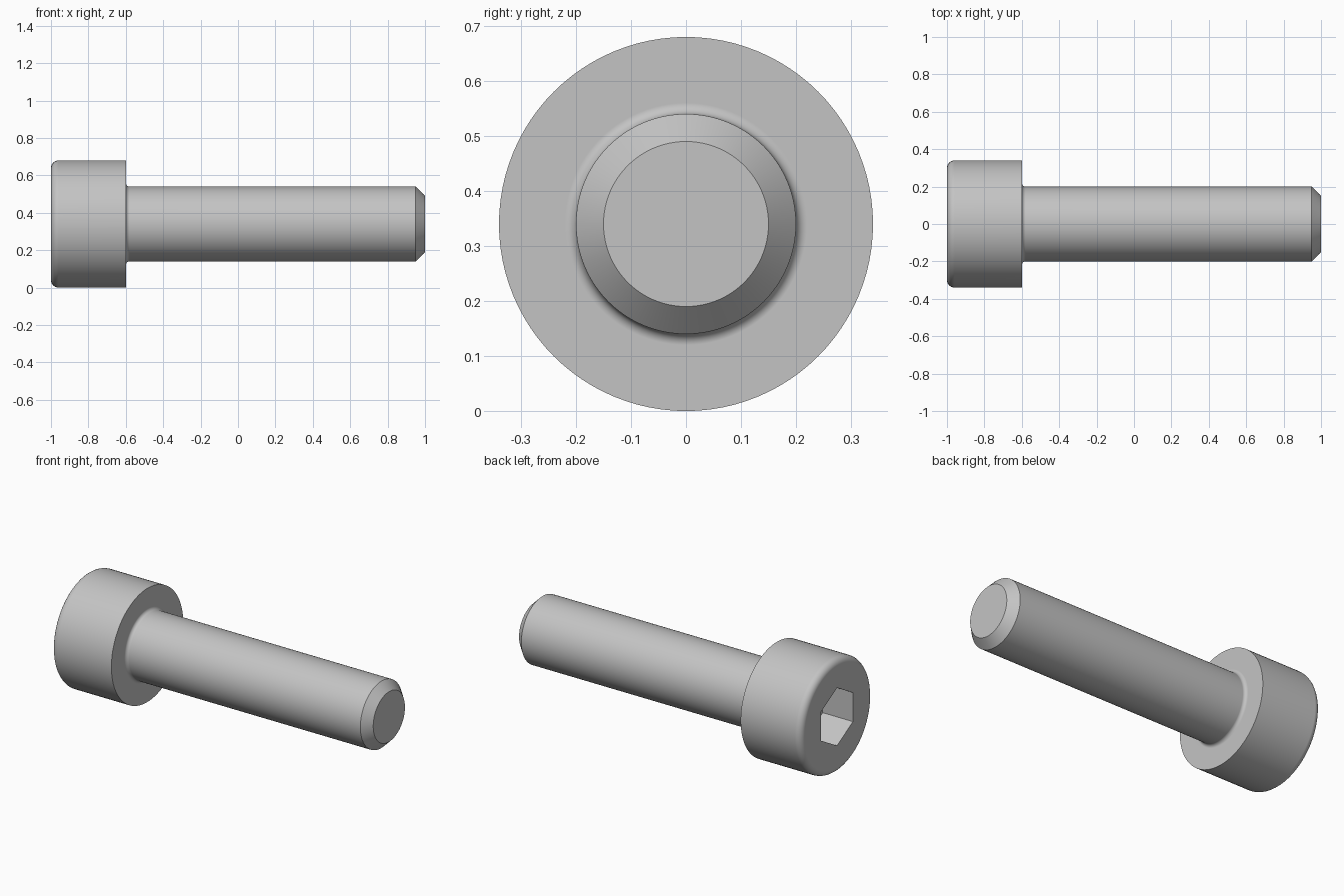
import bpy, bmesh
from math import sin, cos, pi, radians

old = bpy.data.objects.get("Cube")
if old:
    bpy.data.objects.remove(old, do_unlink=True)

SEG = 96                      # sides of the round parts, divisible by six
HEAD_R, SHANK_R, TIP_R = 0.34, 0.20, 0.15
HEAD_X, TIP_X, AXIS_Z = -0.60, 1.0, 0.34
ROUND, FILLET, CHAMFER = 0.04, 0.02, 0.05
HEX_R, SOCKET_DEPTH = 0.30 / (2 * cos(pi / 6)), 0.20

steel = bpy.data.materials.new("plain_steel_grey")
steel.use_nodes = True
colour = (0.55, 0.55, 0.55, 1)
steel.diffuse_color = colour
steel.node_tree.nodes["Principled BSDF"].inputs["Base Color"].default_value = colour


def arc(cx, cr, radius, start, end, steps=6):
    """Points (x, radius) along an arc of the profile, angles in degrees."""
    angles = [radians(start + (end - start) * i / steps) for i in range(steps + 1)]
    return [(cx + radius * cos(a), cr + radius * sin(a)) for a in angles]


def ring(bm, x, radius, sides):
    """Circle of vertices around the screw axis, starting at the top."""
    return [bm.verts.new((x, radius * sin(2 * pi * i / sides),
                          AXIS_Z + radius * cos(2 * pi * i / sides)))
            for i in range(sides)]


def bridge(bm, a, b):
    n = len(a)
    for i in range(n):
        j = (i + 1) % n
        bm.faces.new((a[i], a[j], b[j], b[i]))


# Outer profile: rounded head edge, underside, fillet, shank, chamfered tip
profile = arc(-1 + ROUND, HEAD_R - ROUND, ROUND, 180, 90)
profile += [(HEAD_X, HEAD_R)]
profile += arc(HEAD_X + FILLET, SHANK_R + FILLET, FILLET, 180, 270)
profile += [(TIP_X - CHAMFER, SHANK_R), (TIP_X, TIP_R)]

bm = bmesh.new()
rings = [ring(bm, x, r, SEG) for x, r in profile]
for a, b in zip(rings, rings[1:]):
    bridge(bm, a, b)
bm.faces.new(rings[-1])

# Hexagonal socket, with its walls and floor
mouth = ring(bm, -1, HEX_R, 6)
floor = ring(bm, -1 + SOCKET_DEPTH, HEX_R, 6)
bridge(bm, mouth, floor)
bm.faces.new(floor)

# Head face: one flat sector from each socket side to the rim
step = SEG // 6
for i in range(6):
    rim = [rings[0][(i * step + k) % SEG] for k in range(step + 1)]
    bm.faces.new(rim + [mouth[(i + 1) % 6], mouth[i]])

bmesh.ops.recalc_face_normals(bm, faces=bm.faces)
mesh = bpy.data.meshes.new("socket_head_screw")
bm.to_mesh(mesh)
bm.free()
mesh.materials.append(steel)

screw = bpy.data.objects.new("socket_head_screw", mesh)
bpy.context.collection.objects.link(screw)
bpy.ops.object.select_all(action="DESELECT")
screw.select_set(True)
bpy.context.view_layer.objects.active = screw
bpy.ops.object.shade_smooth_by_angle(angle=radians(30))

# Keep the large flat faces flat beside the rounded edges
weighted = screw.modifiers.new("flat_face_normals", "WEIGHTED_NORMAL")
weighted.keep_sharp = True
